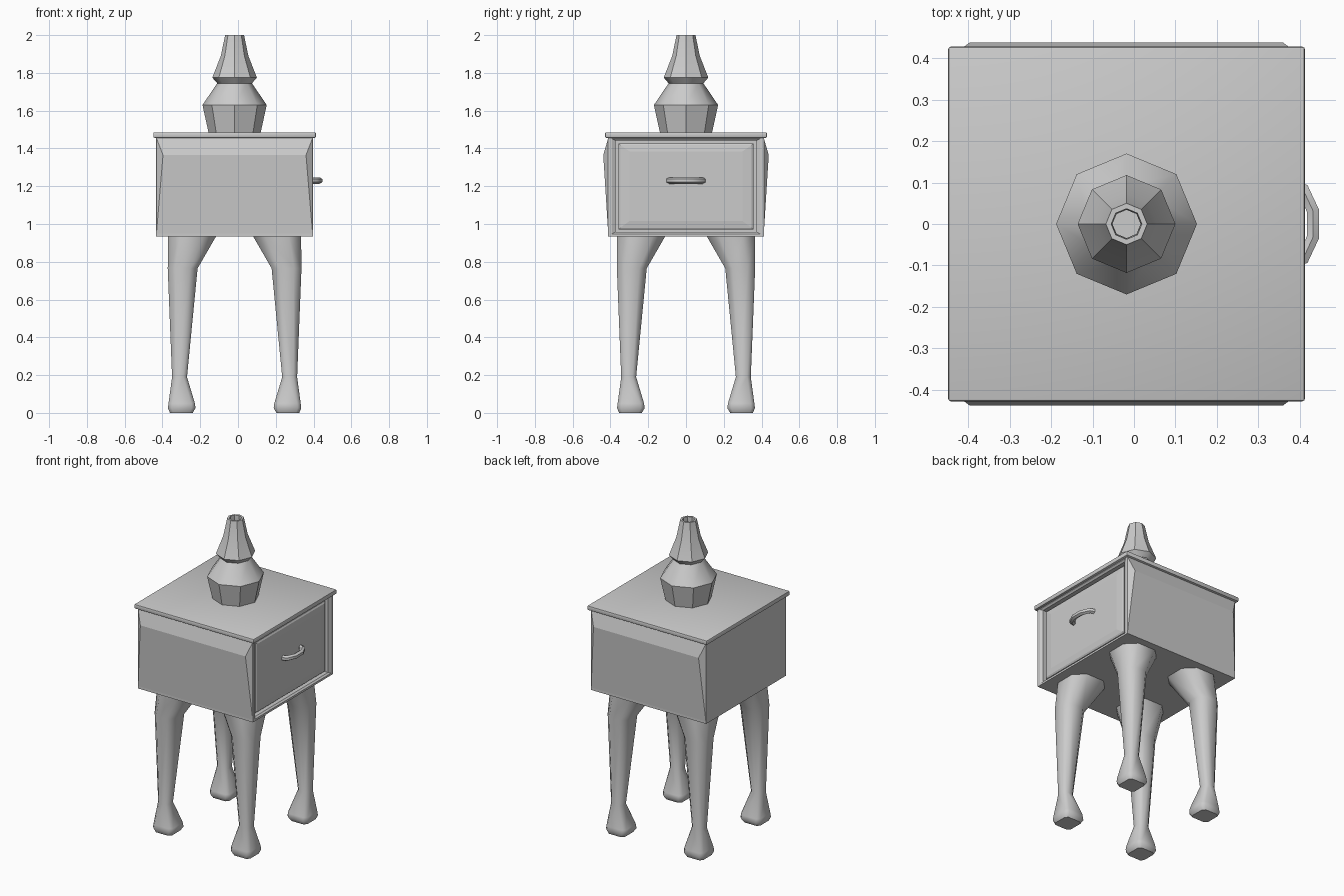
import bpy, bmesh, math

if "Cube" in bpy.data.objects:
    bpy.data.objects.remove(bpy.data.objects["Cube"])

CX = -0.018   # centre of the cabinet in x (the handle shifts the bounds)


def finish(name, bm, smooth=None):
    bmesh.ops.recalc_face_normals(bm, faces=bm.faces[:])
    me = bpy.data.meshes.new(name)
    bm.to_mesh(me)
    bm.free()
    ob = bpy.data.objects.new(name, me)
    bpy.context.collection.objects.link(ob)
    if smooth:
        bpy.ops.object.select_all(action='DESELECT')
        ob.select_set(True)
        bpy.context.view_layer.objects.active = ob
        bpy.ops.object.shade_smooth_by_angle(angle=math.radians(smooth))
    return ob


def loft(name, rings, smooth=None):
    """Bridge equal-length rings of points and cap both ends."""
    bm = bmesh.new()
    loops = [[bm.verts.new(p) for p in r] for r in rings]
    n = len(loops[0])
    for a, b in zip(loops, loops[1:]):
        for i in range(n):
            j = (i + 1) % n
            bm.faces.new((a[i], a[j], b[j], b[i]))
    bm.faces.new(loops[0])
    bm.faces.new(loops[-1])
    return finish(name, bm, smooth)


def rect_x(x, hy, z0, z1):
    return [(x, -hy, z0), (x, hy, z0), (x, hy, z1), (x, -hy, z1)]


# Cabinet shell with a recessed opening on the +x side
loft("cabinet_body", [rect_x(*r) for r in (
    (-0.433, 0.412, 0.935, 1.46), (0.396, 0.412, 0.935, 1.46),
    (0.396, 0.393, 0.948, 1.452), (0.386, 0.374, 0.957, 1.442),
    (0.345, 0.374, 0.957, 1.442))])

# Drawer front with a shallow field
loft("drawer_front", [rect_x(*r) for r in (
    (0.335, 0.357, 0.970, 1.427), (0.376, 0.357, 0.970, 1.427),
    (0.382, 0.348, 0.980, 1.417), (0.387, 0.300, 1.015, 1.385))])

# Faceted bulging side panels
for s, side in ((-1, "front"), (1, "back")):
    bm = bmesh.new()
    v = [bm.verts.new((x, s * y, z)) for x, y, z in (
        (-0.433, 0.411, 0.935), (0.396, 0.411, 0.935),
        (0.396, 0.411, 1.458), (-0.433, 0.411, 1.458),
        (-0.397, 0.438, 1.365), (0.360, 0.438, 1.365))]
    for f in ((0, 1, 5, 4), (4, 5, 2, 3), (0, 4, 3), (1, 2, 5), (0, 3, 2, 1)):
        bm.faces.new([v[i] for i in f])
    finish(side + "_side_panel", bm)

# Table top with softened edges
bm = bmesh.new()
bmesh.ops.create_cube(bm, size=1)
for v in bm.verts:
    v.co = (CX + v.co.x * 0.861, v.co.y * 0.856, 1.471 + v.co.z * 0.029)
bmesh.ops.bevel(bm, geom=bm.edges[:], offset=0.006, segments=2,
                profile=0.5, affect='EDGES')
finish("table_top", bm, 40)

# Legs: chamfered square sections; (z, inner, outer) as distances from centre
LEG = ((0.0, 0.222, 0.342), (0.025, 0.207, 0.353), (0.05, 0.21, 0.35),
       (0.19, 0.252, 0.331), (0.765, 0.196, 0.354), (0.94, 0.095, 0.352))
for sx, nx in ((-1, "left"), (1, "right")):
    for sy, ny in ((-1, "front"), (1, "back")):
        rings = []
        for z, a, b in LEG:
            m, h = (a + b) / 2, (b - a) / 2
            c = h * (0.72 if z < 0.1 else 0.5)
            pts = ((h, -c), (h, c), (c, h), (-c, h),
                   (-h, c), (-h, -c), (-c, -h), (c, -h))
            rings.append([(CX + sx * (m + px), sy * (m + 0.012 + py), z)
                          for px, py in pts])
        loft(f"{ny}_{nx}_leg", rings, 50)

# Eight-sided vase, hollow at the neck
VASE = ((0.138, 1.484), (0.170, 1.63), (0.092, 1.745), (0.118, 1.775),
        (0.073, 1.89), (0.050, 2.0), (0.037, 2.0), (0.034, 1.96), (0.05, 1.87))
loft("vase", [[(CX + r * math.cos(k * math.pi / 4), r * math.sin(k * math.pi / 4), z)
               for k in range(8)] for r, z in VASE], 40)

# Drawer handle: six-sided tube along a bowed path
path = [(0.375, -0.092), (0.408, -0.084), (0.432, -0.032),
        (0.432, 0.032), (0.408, 0.084), (0.375, 0.092)]
rings = []
for i, (x, y) in enumerate(path):
    p, q = path[max(i - 1, 0)], path[min(i + 1, 5)]
    d = math.hypot(q[0] - p[0], q[1] - p[1])
    nx, ny = (q[1] - p[1]) / d, -(q[0] - p[0]) / d
    ring = []
    for k in range(6):
        a = k * math.pi / 3 + math.pi / 6
        o = 0.017 * math.cos(a)
        ring.append((x + nx * o, y + ny * o, 1.23 + 0.017 * math.sin(a)))
    rings.append(ring)
loft("drawer_handle", rings, 50)
